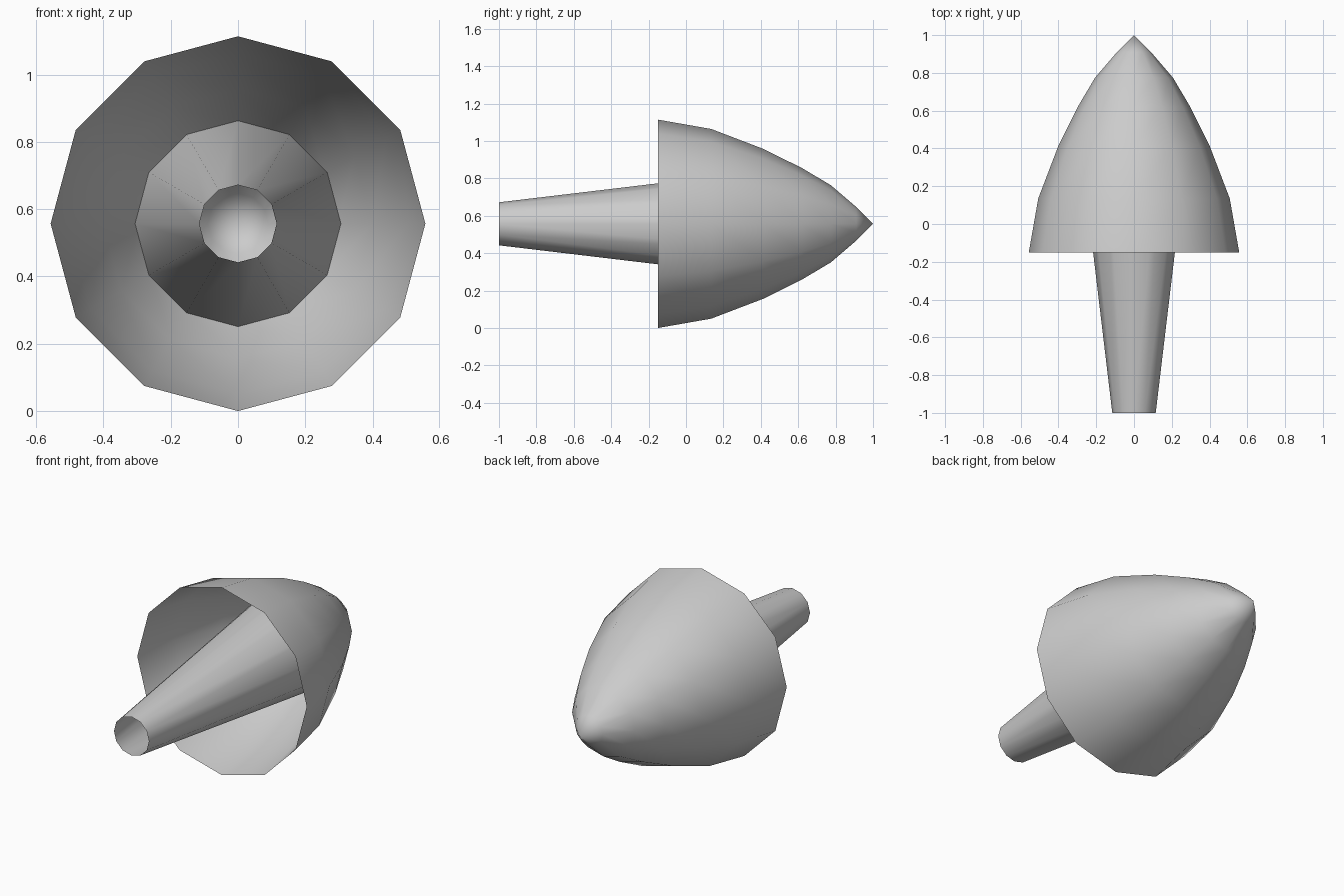
import bpy
import bmesh
from math import sin, cos, tau, radians

SIDES = 12
AXIS_Z = 0.557

cube = bpy.data.objects.get("Cube")
if cube:
    bpy.data.objects.remove(cube, do_unlink=True)

# Single plain material
grey = bpy.data.materials.new("plain grey")
grey.use_nodes = True
colour = (0.6, 0.6, 0.6, 1)
grey.diffuse_color = colour
grey.node_tree.nodes["Principled BSDF"].inputs["Base Color"].default_value = colour


def turned_shell(name, profile):
    """Open shell turned about the y axis from (y, radius) points."""
    bm = bmesh.new()
    rings = []
    for y, r in profile:
        if r == 0:
            rings.append([bm.verts.new((0, y, AXIS_Z))] * SIDES)
        else:
            rings.append([bm.verts.new((r * sin(i * tau / SIDES), y,
                                        AXIS_Z + r * cos(i * tau / SIDES)))
                          for i in range(SIDES)])
    for a, b in zip(rings, rings[1:]):
        for i in range(SIDES):
            j = (i + 1) % SIDES
            corners = dict.fromkeys((a[i], a[j], b[j], b[i]))
            bm.faces.new(list(corners))
    bmesh.ops.recalc_face_normals(bm, faces=bm.faces)
    # Make the shell face away from the axis
    bm.faces.ensure_lookup_table()
    face = bm.faces[0]
    centre = face.calc_center_median()
    if face.normal.x * centre.x + face.normal.z * (centre.z - AXIS_Z) < 0:
        bmesh.ops.reverse_faces(bm, faces=bm.faces)
    mesh = bpy.data.meshes.new(name)
    bm.to_mesh(mesh)
    bm.free()
    mesh.materials.append(grey)
    obj = bpy.data.objects.new(name, mesh)
    bpy.context.collection.objects.link(obj)
    bpy.ops.object.select_all(action='DESELECT')
    obj.select_set(True)
    bpy.context.view_layer.objects.active = obj
    bpy.ops.object.shade_smooth_by_angle(angle=radians(40))
    return obj


# Pointed hollow nose, open at the front
turned_shell("nose_shell", [(-0.15, 0.557), (0.135, 0.507), (0.415, 0.40),
                            (0.62, 0.298), (0.775, 0.206), (0.91, 0.09), (1, 0)])

# Tapered open tube, widening until it meets the inside of the nose
turned_shell("inner_tube", [(-1, 0.115), (0.6, 0.306)])
